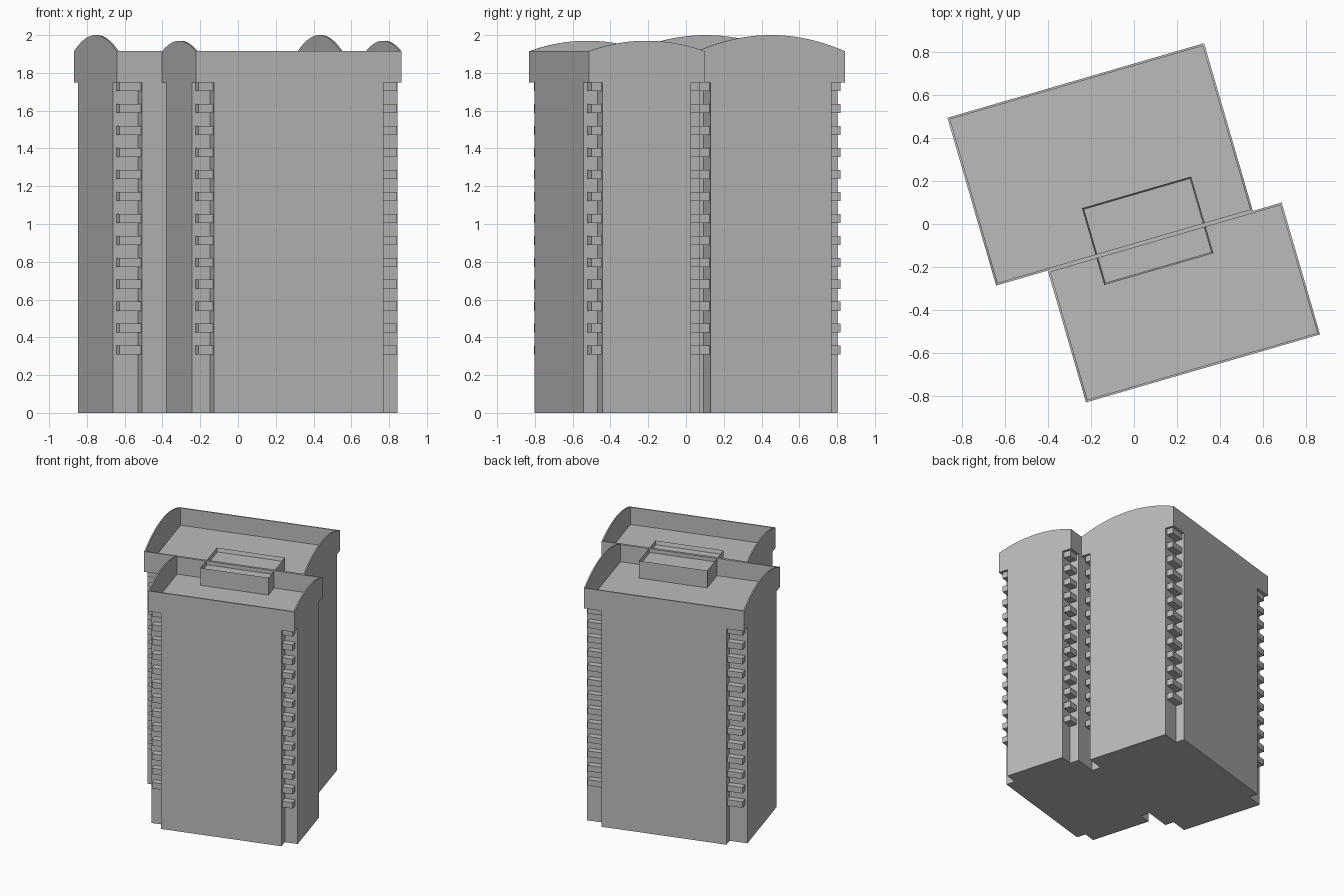
import bpy, bmesh, math
from mathutils import Matrix, Vector

cube = bpy.data.objects.get("Cube")
if cube:
    bpy.data.objects.remove(cube)

TURN = Matrix.Rotation(math.radians(16.2), 4, 'Z')
CROWN, FLOOR, RIM = 1.75, 1.775, 1.915   # crown underside, roof deck, parapet top
WALL = 0.01
FLOORS = 13

grey = bpy.data.materials.new("concrete_grey")
grey.use_nodes = True
grey.diffuse_color = (0.5, 0.5, 0.5, 1)
grey.node_tree.nodes["Principled BSDF"].inputs["Base Color"].default_value = (0.5, 0.5, 0.5, 1)


def finish(name, bm):
    """Turn the plan to its final heading and link the object."""
    bmesh.ops.recalc_face_normals(bm, faces=bm.faces)
    bm.transform(TURN)
    mesh = bpy.data.meshes.new(name)
    bm.to_mesh(mesh)
    bm.free()
    mesh.materials.append(grey)
    obj = bpy.data.objects.new(name, mesh)
    bpy.context.collection.objects.link(obj)
    return obj


def prism(bm, points, offset):
    """Extrude a flat polygon of 3D points along an offset."""
    face = bm.faces.new([bm.verts.new(p) for p in points])
    ext = bmesh.ops.extrude_face_region(bm, geom=[face], use_keep_orig=True)
    verts = [g for g in ext["geom"] if isinstance(g, bmesh.types.BMVert)]
    bmesh.ops.translate(bm, verts=verts, vec=Vector(offset))


def box(bm, x0, x1, y0, y1, z0, z1):
    prism(bm, [(x0, y0, z0), (x1, y0, z0), (x1, y1, z0), (x0, y1, z0)], (0, 0, z1 - z0))


def slab_tower(name, x0, x1, y0, y1, notch_x, notch_y, peak):
    cx, cy = (x0 + x1) / 2, (y0 + y1) / 2
    hx, hy = (x1 - x0) / 2, (y1 - y0) / 2

    # Body with a notch at each corner
    bm = bmesh.new()
    plan = []
    for sx, sy in ((1, 1), (-1, 1), (-1, -1), (1, -1)):
        steps = [(hx, hy - notch_y), (hx - notch_x, hy - notch_y), (hx - notch_x, hy)]
        if sx * sy < 0:
            steps.reverse()
        plan += [(cx + sx * a, cy + sy * b, 0) for a, b in steps]
    prism(bm, plan, (0, 0, CROWN))
    finish(name + "_body", bm)

    # Roof deck and straight parapets on the long sides
    bm = bmesh.new()
    box(bm, x0, x1, y0, y1, CROWN, FLOOR)
    box(bm, x0, x1, y0, y0 + WALL, FLOOR, RIM)
    box(bm, x0, x1, y1 - WALL, y1, FLOOR, RIM)
    finish(name + "_roof", bm)

    # Arched parapets on the two ends
    bm = bmesh.new()
    n = 20
    for x in (x0, x1 - WALL):
        arch = [(x, y0, FLOOR)]
        for i in range(n + 1):
            t = 2 * i / n - 1
            arch.append((x, cy + hy * t, RIM + (peak - RIM) * (1 - t * t)))
        arch.append((x, y1, FLOOR))
        prism(bm, arch, (WALL, 0, 0))
    finish(name + "_end_parapets", bm)

    # Stacked balconies in the corner notches
    bm = bmesh.new()
    gap = 0.02
    for sx in (-1, 1):
        for sy in (-1, 1):
            xs = sorted((cx + sx * (hx - notch_x), cx + sx * (hx - gap)))
            ys = sorted((cy + sy * (hy - notch_y), cy + sy * (hy - gap)))
            for i in range(FLOORS):
                z = 0.308 + i * 0.1163
                box(bm, *xs, *ys, z, z + 0.048)
    finish(name + "_balconies", bm)


SEAM = -0.096
slab_tower("back_tower", -0.696, 0.548, SEAM, 0.717, 0.138, 0.073, 2.0)
slab_tower("front_tower", -0.446, 0.688, -0.735, SEAM, 0.1, 0.075, 1.97)

# Rooftop plant room, one half on each roof, with a shallow sunken top
for name, y0, y1 in (("plant_room_back", SEAM, 0.138), ("plant_room_front", -0.234, SEAM)):
    bm = bmesh.new()
    box(bm, -0.212, 0.317, y0, y1, FLOOR, RIM)
    bm.normal_update()
    top = max(bm.faces, key=lambda f: f.calc_center_median().z)
    bmesh.ops.inset_region(bm, faces=[top], thickness=WALL)
    bmesh.ops.translate(bm, verts=top.verts, vec=(0, 0, -0.03))
    finish(name, bm)
